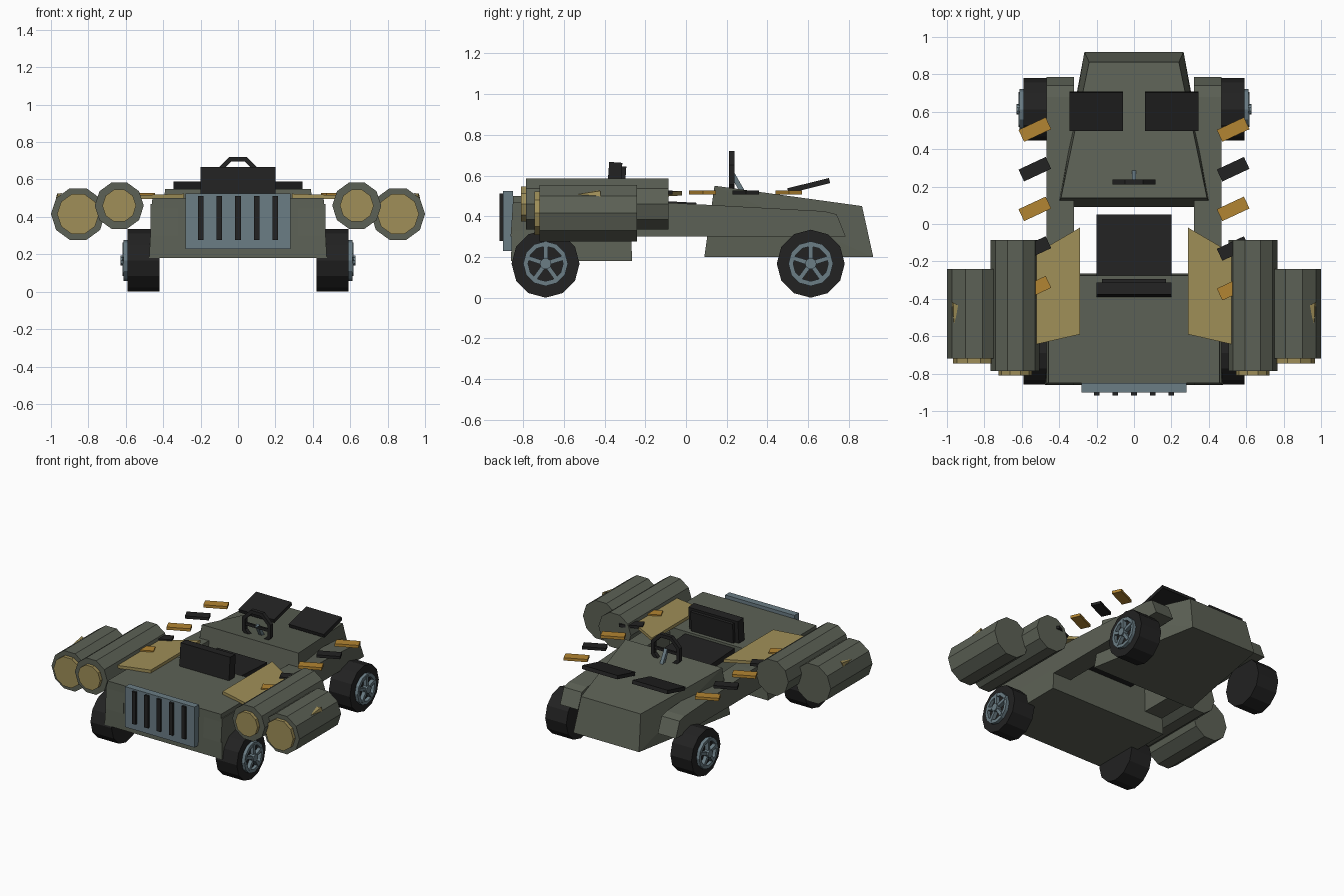
import bpy, bmesh, math
from mathutils import Vector, Matrix

if "Cube" in bpy.data.objects:
    bpy.data.objects.remove(bpy.data.objects["Cube"])

def mat(name, rgb):
    m = bpy.data.materials.new(name)
    m.diffuse_color = (*rgb, 1)
    m.use_nodes = True
    m.node_tree.nodes["Principled BSDF"].inputs["Base Color"].default_value = m.diffuse_color
    return m

GREEN = mat("olive green", (0.108, 0.120, 0.092))
GOLD = mat("dull gold", (0.350, 0.275, 0.098))
ORANGE = mat("amber", (0.45, 0.235, 0.032))
STEEL = mat("blue steel", (0.145, 0.205, 0.235))
BLACK = mat("soft black", (0.016, 0.016, 0.016))

def finish(name, bm, m):
    bmesh.ops.recalc_face_normals(bm, faces=bm.faces)
    me = bpy.data.meshes.new(name)
    bm.to_mesh(me)
    bm.free()
    me.materials.append(m)
    ob = bpy.data.objects.new(name, me)
    bpy.context.collection.objects.link(ob)
    return ob

def solid(name, pts, m):
    """Convex flat-faced solid around a few points."""
    bm = bmesh.new()
    for p in pts:
        bm.verts.new(p)
    bmesh.ops.convex_hull(bm, input=bm.verts[:])
    bmesh.ops.dissolve_limit(bm, angle_limit=0.01, verts=bm.verts[:], edges=bm.edges[:])
    return finish(name, bm, m)

def box(name, c, size, m, rot=(0, 0, 0)):
    bm = bmesh.new()
    bmesh.ops.create_cube(bm, size=1, matrix=Matrix.Diagonal((*size, 1)))
    ob = finish(name, bm, m)
    ob.location = c
    ob.rotation_euler = [math.radians(a) for a in rot]
    return ob

def extrude(name, outline, x0, x1, m):
    """(y, z) outline extruded along x."""
    bm = bmesh.new()
    f = bm.faces.new([bm.verts.new((x0, y, z)) for y, z in outline])
    r = bmesh.ops.extrude_face_region(bm, geom=[f])
    bmesh.ops.translate(bm, vec=(x1 - x0, 0, 0),
                        verts=[v for v in r["geom"] if isinstance(v, bmesh.types.BMVert)])
    return finish(name, bm, m)

def lathe(name, c, axis, profile, n, m, turn=0.0, closed=False):
    """(radius, offset) profile turned around the x or y axis through c."""
    bm = bmesh.new()
    rings = []
    for r, h in profile:
        ring = []
        for i in range(n):
            a = math.radians(turn) + 2 * math.pi * i / n
            u, w = r * math.cos(a), r * math.sin(a)
            p = (h, u, w) if axis == "x" else (u, h, w)
            ring.append(bm.verts.new(Vector(c) + Vector(p)))
        rings.append(ring)
    pairs = list(zip(rings, rings[1:]))
    if closed:
        pairs.append((rings[-1], rings[0]))
    else:
        bm.faces.new(rings[0])
        bm.faces.new(rings[-1])
    for a, b in pairs:
        for i in range(n):
            j = (i + 1) % n
            bm.faces.new((a[i], a[j], b[j], b[i]))
    return finish(name, bm, m)

# engine body and rear-facing cockpit hull
solid("engine_body", [(s * x, y, z) for s in (-1, 1) for x, y, z in (
    (0.475, -0.86, 0.18), (0.475, -0.265, 0.18),
    (0.458, -0.85, 0.50), (0.458, -0.275, 0.50))], GREEN)
solid("nose_hull", [(s * x, y, z) for s in (-1, 1) for x, y, z in (
    (0.42, 0.09, 0.20), (0.265, 0.92, 0.20),
    (0.39, 0.14, 0.55), (0.24, 0.865, 0.45))], GREEN)

# radiator grille with five slots
box("grille", (0, -0.875, 0.377), (0.56, 0.05, 0.295), STEEL)
for i in range(5):
    box("grille_slot", (-0.2 + 0.1 * i, -0.905, 0.395), (0.03, 0.022, 0.235), BLACK)

# seat and steering
box("seat_cushion", (0, -0.115, 0.455), (0.40, 0.33, 0.04), BLACK, (-3, 0, 0))
box("seat_back", (0, -0.352, 0.565), (0.40, 0.065, 0.20), BLACK, (-4, 0, 0))
box("seat_back_pad", (0, -0.314, 0.56), (0.34, 0.03, 0.17), BLACK, (-4, 0, 0))
lathe("steering_wheel", (0, 0.225, 0.605), "y",
      [(0.125, -0.014), (0.125, 0.014), (0.098, 0.014), (0.098, -0.014)],
      8, BLACK, 22.5, True)
box("steering_spoke", (0, 0.225, 0.605), (0.20, 0.015, 0.02), BLACK)
box("steering_column", (0, 0.255, 0.56), (0.024, 0.024, 0.13), STEEL, (30, 0, 0))

for s in (-1, 1):
    # side rails ending in the rear fenders
    extrude("side_rail", [(-0.862, 0.30), (-0.85, 0.47), (-0.1, 0.467), (0.13, 0.455),
                          (0.68, 0.425), (0.74, 0.41), (0.785, 0.30)],
            s * 0.322, s * 0.467, GREEN)

    # gold deck plates
    solid("deck_plate", [(s * x, y, z + d) for d in (0, 0.022) for x, y, z in (
        (0.29, -0.02, 0.502), (0.29, -0.59, 0.502),
        (0.53, -0.645, 0.494), (0.53, -0.16, 0.494))], GOLD)

    # tilted black panels on the nose
    box("nose_panel", (s * 0.202, 0.603, 0.55), (0.285, 0.21, 0.026), BLACK, (14, 0, 0))

    # alternating hazard strips
    for i in range(5):
        box("hazard_strip", (s * 0.53, 0.505 - 0.212 * i, 0.517), (0.16, 0.07, 0.02),
            BLACK if i % 2 else ORANGE, (0, 0, 25))

    # ten-sided thruster tubes with gold caps
    for name, x, z, r, y0, y1, cap in (("inner_tube", 0.635, 0.46, 0.131, -0.785, -0.085, 0.09),
                                       ("outer_tube", 0.855, 0.415, 0.145, -0.72, -0.24, 0.112)):
        lathe(name, (s * x, 0, z), "y", [(r, y0), (r, y1)], 10, GREEN)
        lathe(name + "_cap", (s * x, 0, z), "y", [(cap, y0 - 0.025), (cap, y0)], 10, GOLD)
    solid("tube_fin", [(s * 0.962, -0.55, 0.505), (s * 0.974, -0.42, 0.498),
                       (s * 0.94, -0.435, 0.527), (s * 0.967, -0.42, 0.525)], GOLD)

    # wheels: tyre, steel rim, five spokes and hub
    for y in (-0.69, 0.613):
        c = (s * 0.505, y, 0.167)
        lathe("tyre", c, "x", [(0.167, -0.085), (0.167, 0.085)], 12, BLACK)
        lathe("wheel_rim", c, "x", [(0.110, s * 0.08), (0.110, s * 0.108),
                                    (0.086, s * 0.108), (0.086, s * 0.08)],
              12, STEEL, 0, True)
        for k in range(5):
            a = 2 * math.pi * k / 5
            box("wheel_spoke", (s * 0.602, y - 0.05 * math.sin(a), 0.167 + 0.05 * math.cos(a)),
                (0.03, 0.022, 0.09), STEEL, (math.degrees(a), 0, 0))
        lathe("wheel_hub", c, "x", [(0.028, s * 0.08), (0.028, s * 0.122)], 10, STEEL)
